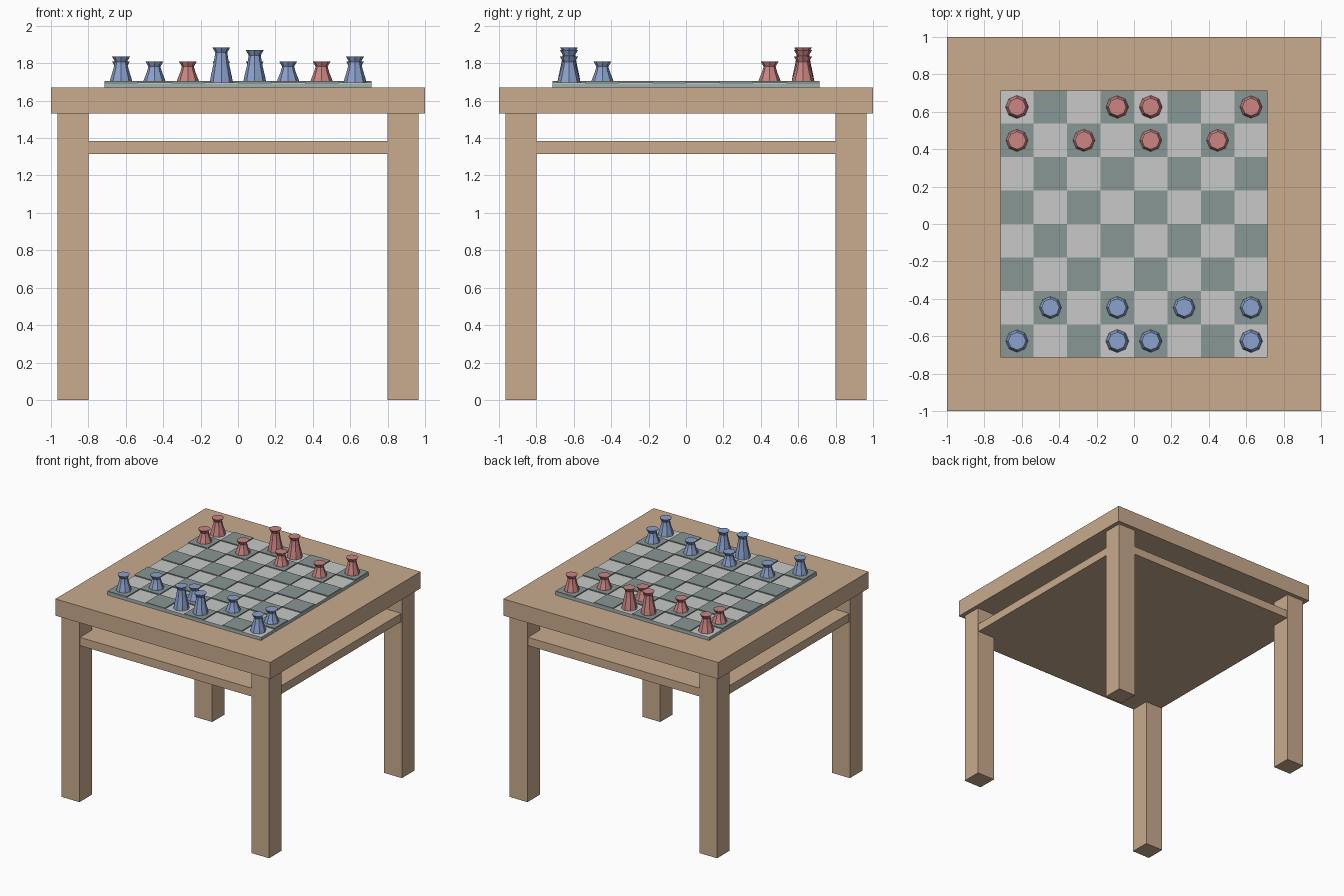
import bpy, bmesh, math

if "Cube" in bpy.data.objects:
    bpy.data.objects.remove(bpy.data.objects["Cube"])


def material(name, rgb):
    # sRGB 0-255 to linear
    def lin(c):
        c /= 255
        return c / 12.92 if c <= 0.04045 else ((c + 0.055) / 1.055) ** 2.4
    m = bpy.data.materials.new(name)
    m.diffuse_color = (*[lin(c) for c in rgb], 1)
    m.use_nodes = True
    m.node_tree.nodes["Principled BSDF"].inputs["Base Color"].default_value = m.diffuse_color
    return m


WOOD = material("light wood", (201, 171, 142))
LIGHT = material("pale grey", (199, 201, 199))
DARK = material("grey green", (137, 151, 148))
EDGE = material("board edge", (165, 178, 175))
BLUE = material("blue paint", (139, 161, 205))
RED = material("red paint", (203, 133, 130))


def finish(bm, name, mats):
    bmesh.ops.recalc_face_normals(bm, faces=bm.faces)
    me = bpy.data.meshes.new(name)
    bm.to_mesh(me)
    bm.free()
    for m in mats:
        me.materials.append(m)
    ob = bpy.data.objects.new(name, me)
    bpy.context.collection.objects.link(ob)
    return ob


def add_box(bm, lo, hi):
    geo = bmesh.ops.create_cube(bm, size=1)
    for v in geo["verts"]:
        v.co = [(a + b) / 2 + c * (b - a) for a, b, c in zip(lo, hi, v.co)]


def box(name, lo, hi, mat):
    bm = bmesh.new()
    add_box(bm, lo, hi)
    return finish(bm, name, [mat])


# Table: top, lower shelf and four legs
box("table_top", (-1, -1, 1.53), (1, 1, 1.67), WOOD)
box("shelf", (-0.96, -0.96, 1.315), (0.96, 0.96, 1.385), WOOD)
for sx in (-1, 1):
    for sy in (-1, 1):
        x, y = sx * 0.883, sy * 0.883
        box("leg", (x - 0.083, y - 0.083, 0), (x + 0.083, y + 0.083, 1.53), WOOD)

# Board slab with slightly raised dark squares
HALF = 0.715
CELL = HALF / 4
box("board_base", (-HALF, -HALF, 1.67), (HALF, HALF, 1.69), EDGE)
for name, parity, top, mat in (("light_squares", 1, 1.696, LIGHT),
                               ("dark_squares", 0, 1.704, DARK)):
    bm = bmesh.new()
    for i in range(8):
        for j in range(8):
            if (i + j) % 2 == parity:
                x, y = -HALF + i * CELL, -HALF + j * CELL
                add_box(bm, (x, y, 1.69), (x + CELL, y + CELL, top))
    finish(bm, name, [mat])


def piece(name, col, row, top, mat):
    # Eight-sided turned piece: tapered body, narrow neck, flared cap
    z0, neck = 1.695, top - 0.028
    h = neck - z0
    profile = [(0.062, z0), (0.056, z0 + 0.22 * h), (0.041, z0 + 0.65 * h),
               (0.032, neck), (0.048, top)]
    bm = bmesh.new()
    rings = []
    for r, z in profile:
        rings.append([bm.verts.new((r * math.cos(k * math.pi / 4),
                                    r * math.sin(k * math.pi / 4), z))
                      for k in range(8)])
    for a, b in zip(rings, rings[1:]):
        for k in range(8):
            n = (k + 1) % 8
            bm.faces.new((a[k], a[n], b[n], b[k]))
    bm.faces.new(rings[0])
    bm.faces.new(rings[-1])
    ob = finish(bm, name, [mat])
    ob.location = ((col - 3.5) * CELL, (row - 3.5) * CELL, 0)


# Both armies: tall pieces on the outer rows, small ones in front
for colour, mat, back, front, small_cols in (("blue", BLUE, 0, 1, (1, 3, 5, 7)),
                                             ("red", RED, 7, 6, (0, 2, 4, 6))):
    for col, top, kind in ((0, 1.835, "tower"), (3, 1.885, "tallest_piece"),
                           (4, 1.87, "tall_piece"), (7, 1.835, "tower")):
        piece(f"{colour}_{kind}", col, back, top, mat)
    for col in small_cols:
        piece(f"{colour}_small_piece", col, front, 1.81, mat)
